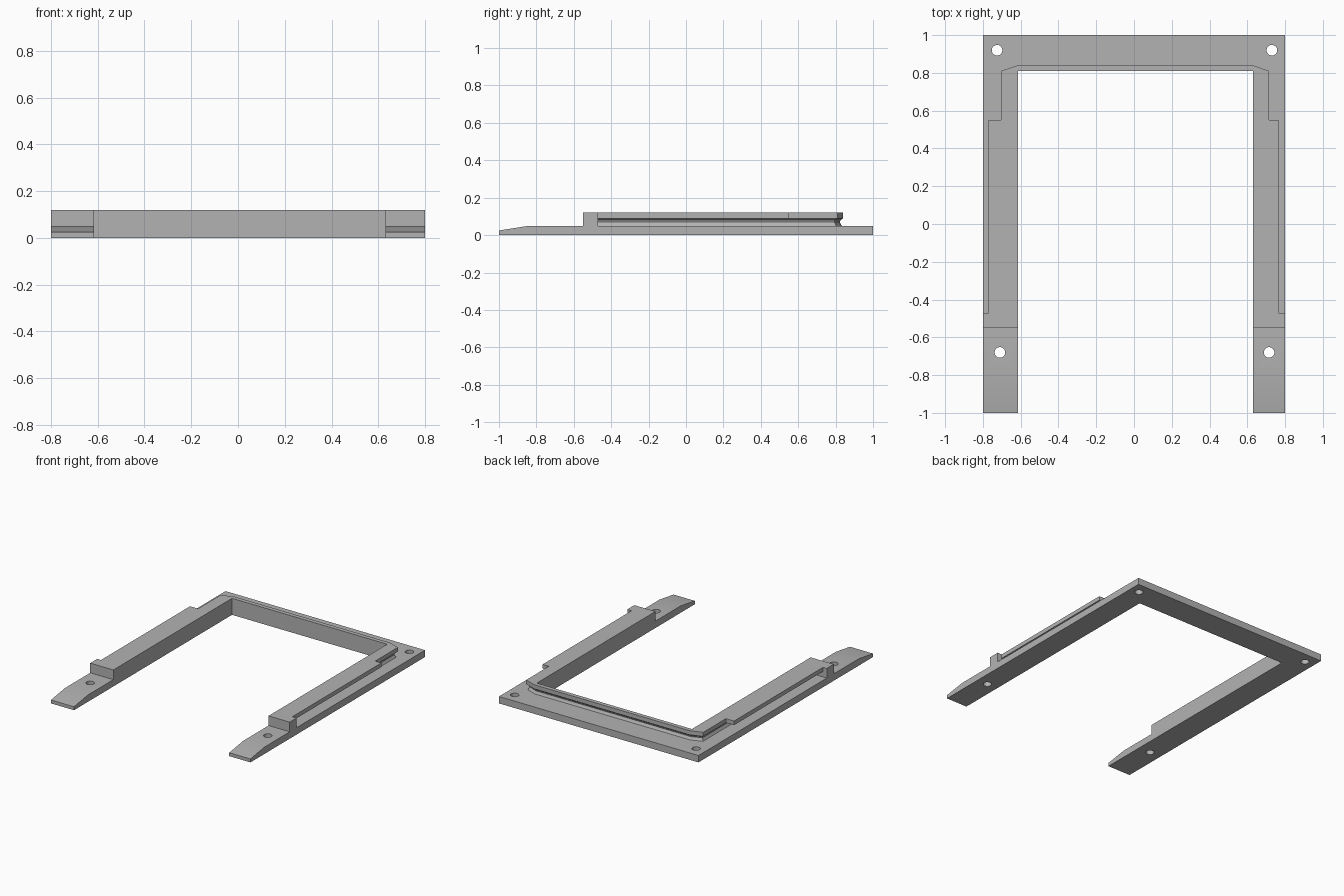
import bpy
import bmesh
import math

if "Cube" in bpy.data.objects:
    bpy.data.objects.remove(bpy.data.objects["Cube"], do_unlink=True)

grey = bpy.data.materials.new("plain grey")
grey.use_nodes = True
grey.diffuse_color = (0.45, 0.45, 0.45, 1)
grey.node_tree.nodes["Principled BSDF"].inputs["Base Color"].default_value = (0.45, 0.45, 0.45, 1)

BASE, LIP, TOP = 0.05, 0.09, 0.12      # heights of plate, lip underside and rim
IN_L, IN_R, IN_Y = -0.615, 0.63, 0.81  # edges of the opening
EDGE = 0.8


def loft(name, loops):
    """Closed solid through loops of equal length."""
    bm = bmesh.new()
    rings = [[bm.verts.new(p) for p in loop] for loop in loops]
    for a, b in zip(rings, rings[1:]):
        for i in range(len(a)):
            j = (i + 1) % len(a)
            bm.faces.new((a[i], a[j], b[j], b[i]))
    bm.faces.new(rings[0])
    bm.faces.new(rings[-1])
    bmesh.ops.recalc_face_normals(bm, faces=bm.faces)
    mesh = bpy.data.meshes.new(name)
    bm.to_mesh(mesh)
    bm.free()
    obj = bpy.data.objects.new(name, mesh)
    bpy.context.collection.objects.link(obj)
    mesh.materials.append(grey)
    return obj


def prism(name, outline, z0, z1):
    return loft(name, [[(x, y, z) for x, y in outline] for z in (z0, z1)])


def box(name, x0, x1, y0, y1, z0, z1):
    return prism(name, [(x0, y0), (x1, y0), (x1, y1), (x0, y1)], z0, z1)


def combine(target, other, operation):
    mod = target.modifiers.new(operation.lower(), "BOOLEAN")
    mod.operation = operation
    mod.solver = "EXACT"
    mod.object = other
    bpy.context.view_layer.objects.active = target
    bpy.ops.object.modifier_apply(modifier=mod.name)
    bpy.data.objects.remove(other, do_unlink=True)


# Back bar of the base plate
frame = box("mounting_frame", -EDGE, EDGE, IN_Y, 1, 0, BASE)

# Arms with tapered front tips, and the full-width stop blocks on them
arm_profile = [(-1, 0), (IN_Y, 0), (IN_Y, BASE), (-0.84, BASE), (-1, 0.025)]
parts = []
for side, x0, x1 in (("right", -EDGE, IN_L), ("left", IN_R, EDGE)):
    parts.append(loft(side + "_arm", [[(x, y, z) for y, z in arm_profile] for x in (x0, x1)]))
    parts.append(box(side + "_stop_block", x0, x1, -0.55, -0.47, BASE, LIP))


# Grooved lower wall of the rim
def rim_loop(z, d):
    return [(x, y, z) for x, y in (
        (0.715 - d, -0.47), (0.715 - d, 0.81 - d), (IN_R, 0.84 - d), (IN_L, 0.84 - d),
        (-0.705 + d, 0.81 - d), (-0.705 + d, -0.47),
        (IN_L, -0.47), (IN_L, IN_Y), (IN_R, IN_Y), (IN_R, -0.47))]


groove = [(BASE, 0.007), (0.062, 0.014), (0.07, 0.017), (0.08, 0.014), (LIP, 0)]
parts.append(loft("rim_wall", [rim_loop(z, d) for z, d in groove]))

# Top slab of the rim with overhanging side lips
slab = [(EDGE, -0.55), (EDGE, -0.47), (0.765, -0.47), (0.765, 0.55), (0.715, 0.55),
        (0.715, 0.81), (IN_R, 0.84), (IN_L, 0.84), (-0.705, 0.81), (-0.705, 0.55),
        (-0.77, 0.55), (-0.77, -0.47), (-EDGE, -0.47), (-EDGE, -0.55),
        (IN_L, -0.55), (IN_L, IN_Y), (IN_R, IN_Y), (IN_R, -0.55)]
parts.append(prism("rim_top", slab, LIP, TOP))

for part in parts:
    combine(frame, part, "UNION")

# Screw holes
for x, y in ((-0.725, 0.92), (0.73, 0.92), (-0.71, -0.68), (0.715, -0.68)):
    circle = [(x + 0.028 * math.cos(a * math.tau / 32), y + 0.028 * math.sin(a * math.tau / 32))
              for a in range(32)]
    combine(frame, prism("screw_hole", circle, -0.1, 0.2), "DIFFERENCE")

# Smooth shading with sharp corners
bpy.ops.object.select_all(action="DESELECT")
frame.select_set(True)
bpy.context.view_layer.objects.active = frame
bpy.ops.object.shade_smooth_by_angle(angle=math.radians(30))
